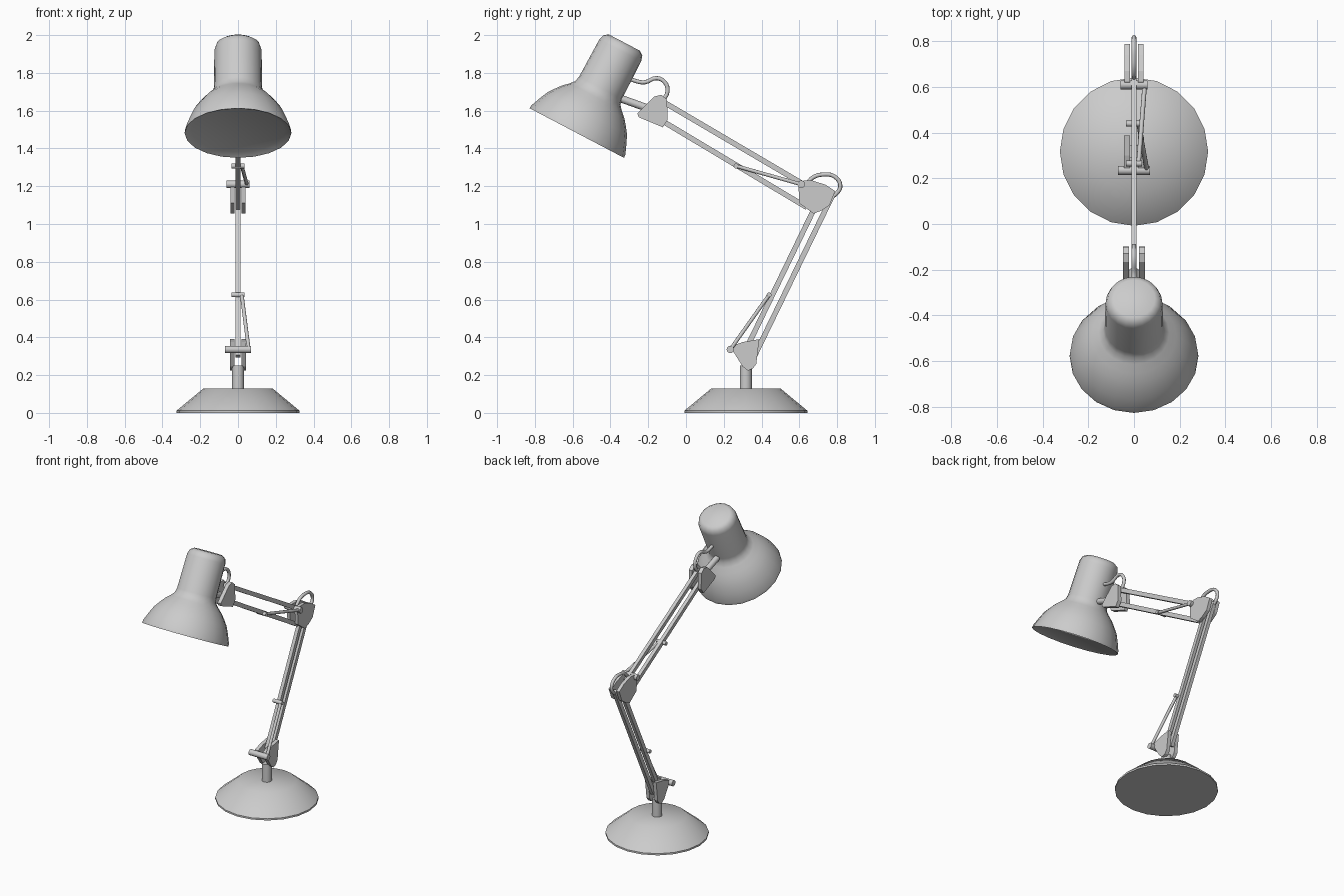
import bpy, bmesh, math
from mathutils import Vector, Matrix

if "Cube" in bpy.data.objects:
    bpy.data.objects.remove(bpy.data.objects["Cube"])


def finish(name, bm, smooth=None):
    bmesh.ops.recalc_face_normals(bm, faces=bm.faces[:])
    me = bpy.data.meshes.new(name)
    bm.to_mesh(me)
    bm.free()
    ob = bpy.data.objects.new(name, me)
    bpy.context.collection.objects.link(ob)
    if smooth:
        bpy.ops.object.select_all(action='DESELECT')
        ob.select_set(True)
        bpy.context.view_layer.objects.active = ob
        bpy.ops.object.shade_smooth_by_angle(angle=math.radians(smooth))
    return ob


def lathe(name, profile, matrix, sides=20, smooth=50):
    """Closed turned solid; profile is (radius, height), both ends capped."""
    bm = bmesh.new()
    rings = []
    for r, h in profile:
        rings.append([bm.verts.new(matrix @ Vector((
            r * math.cos(2 * math.pi * i / sides),
            r * math.sin(2 * math.pi * i / sides), h))) for i in range(sides)])
    for a, b in zip(rings, rings[1:]):
        for i in range(sides):
            j = (i + 1) % sides
            bm.faces.new((a[i], a[j], b[j], b[i]))
    bm.faces.new(rings[0])
    bm.faces.new(rings[-1])
    return finish(name, bm, smooth)


def rod(name, a, b, r, sides=10):
    a, b = Vector(a), Vector(b)
    d = b - a
    m = Matrix.Translation(a) @ d.to_track_quat('Z', 'Y').to_matrix().to_4x4()
    return lathe(name, [(r, 0), (r, d.length)], m, sides, 45)


def slab(bm, outline, x0, x1):
    """Extrude a (y, z) outline from x0 to x1."""
    face = bm.faces.new([bm.verts.new((x0, y, z)) for y, z in outline])
    ext = bmesh.ops.extrude_face_region(bm, geom=[face])
    vs = [g for g in ext['geom'] if isinstance(g, bmesh.types.BMVert)]
    bmesh.ops.translate(bm, verts=vs, vec=(x1 - x0, 0, 0))


def plates(name, outline, inner, outer):
    bm = bmesh.new()
    slab(bm, outline, inner, outer)
    slab(bm, outline, -outer, -inner)
    return finish(name, bm)


def bar(name, a, b, width=0.028, half=0.012):
    a, b = Vector(a), Vector(b)
    d = (b - a).normalized()
    n = Vector((-d.y, d.x)) * width / 2
    bm = bmesh.new()
    slab(bm, [a + n, b + n, b - n, a - n], -half, half)
    return finish(name, bm)


def cable(name, pts, r=0.011):
    cu = bpy.data.curves.new(name, 'CURVE')
    cu.dimensions = '3D'
    cu.bevel_depth = r
    cu.bevel_resolution = 2
    cu.resolution_u = 4
    cu.use_fill_caps = True
    sp = cu.splines.new('BEZIER')
    sp.bezier_points.add(len(pts) - 1)
    for p, (y, z) in zip(sp.bezier_points, pts):
        p.co = (0, y, z)
        p.handle_left_type = p.handle_right_type = 'AUTO'
    ob = bpy.data.objects.new(name, cu)
    bpy.context.collection.objects.link(ob)
    return ob


# Base and post
at_base = Matrix.Translation((0, 0.317, 0))
lathe("base", [(0.325, 0), (0.325, 0.012), (0.185, 0.128)], at_base)
lathe("post", [(0.032, 0.12), (0.032, 0.25)], at_base, 12)

# Side plates at the three joints
plates("base_bracket", [(0.245, 0.355), (0.30, 0.375), (0.388, 0.39), (0.372, 0.26),
                        (0.355, 0.235), (0.328, 0.224), (0.30, 0.245), (0.25, 0.325)],
       0.018, 0.043)
plates("elbow_bracket", [(0.595, 1.212), (0.625, 1.23), (0.67, 1.23), (0.74, 1.207),
                         (0.79, 1.174), (0.76, 1.10), (0.715, 1.07), (0.675, 1.055),
                         (0.60, 1.11)], 0.018, 0.041)
plates("head_bracket", [(-0.257, 1.585), (-0.167, 1.675), (-0.13, 1.684), (-0.10, 1.658),
                        (-0.098, 1.55), (-0.123, 1.512), (-0.25, 1.565)], 0.022, 0.048)

# Parallel arm bars
bar("lower_arm_front", (0.322, 0.345), (0.70, 1.125))
bar("lower_arm_back", (0.362, 0.30), (0.782, 1.165))
bar("upper_arm_top", (-0.14, 1.658), (0.66, 1.188))
bar("upper_arm_bottom", (-0.16, 1.566), (0.64, 1.088))

# Cross pins and tension springs
for part, low, lw, high in (("lower", (0.235, 0.336), 0.07, (0.44, 0.625)),
                            ("upper", (0.61, 1.21), 0.06, (0.265, 1.307))):
    rod(part + "_anchor_pin", (-lw, *low), (lw, *low), 0.02)
    rod(part + "_arm_pin", (-0.035, *high), (0.035, *high), 0.013)
    rod(part + "_spring", (lw - 0.013, *low), (0.02, *high), 0.01)

# Cable loops
cable("elbow_cable", [(0.635, 1.205), (0.67, 1.245), (0.725, 1.262), (0.785, 1.252),
                      (0.817, 1.205), (0.80, 1.165), (0.755, 1.135)])
cable("head_cable", [(-0.31, 1.775), (-0.275, 1.76), (-0.22, 1.75), (-0.155, 1.772),
                     (-0.112, 1.75), (-0.098, 1.70), (-0.13, 1.645)])

# Lamp head: dished front, flared shade and rounded housing
tilt = Matrix.Translation((0, -0.578, 1.4815)) @ Matrix.Rotation(math.radians(-27.7), 4, 'X')
lathe("lamp_shade", [(0.246, 0.0165), (0.272, 0.004), (0.2825, 0), (0.281, 0.018),
                     (0.258, 0.075), (0.238, 0.118), (0.213, 0.153), (0.186, 0.187),
                     (0.155, 0.216), (0.135, 0.24), (0.128, 0.27), (0.125, 0.495),
                     (0.116, 0.525), (0.092, 0.541)], tilt)
rod("head_mount", (0, -0.20, 1.612), (0, -0.39, 1.68), 0.02, 12)
